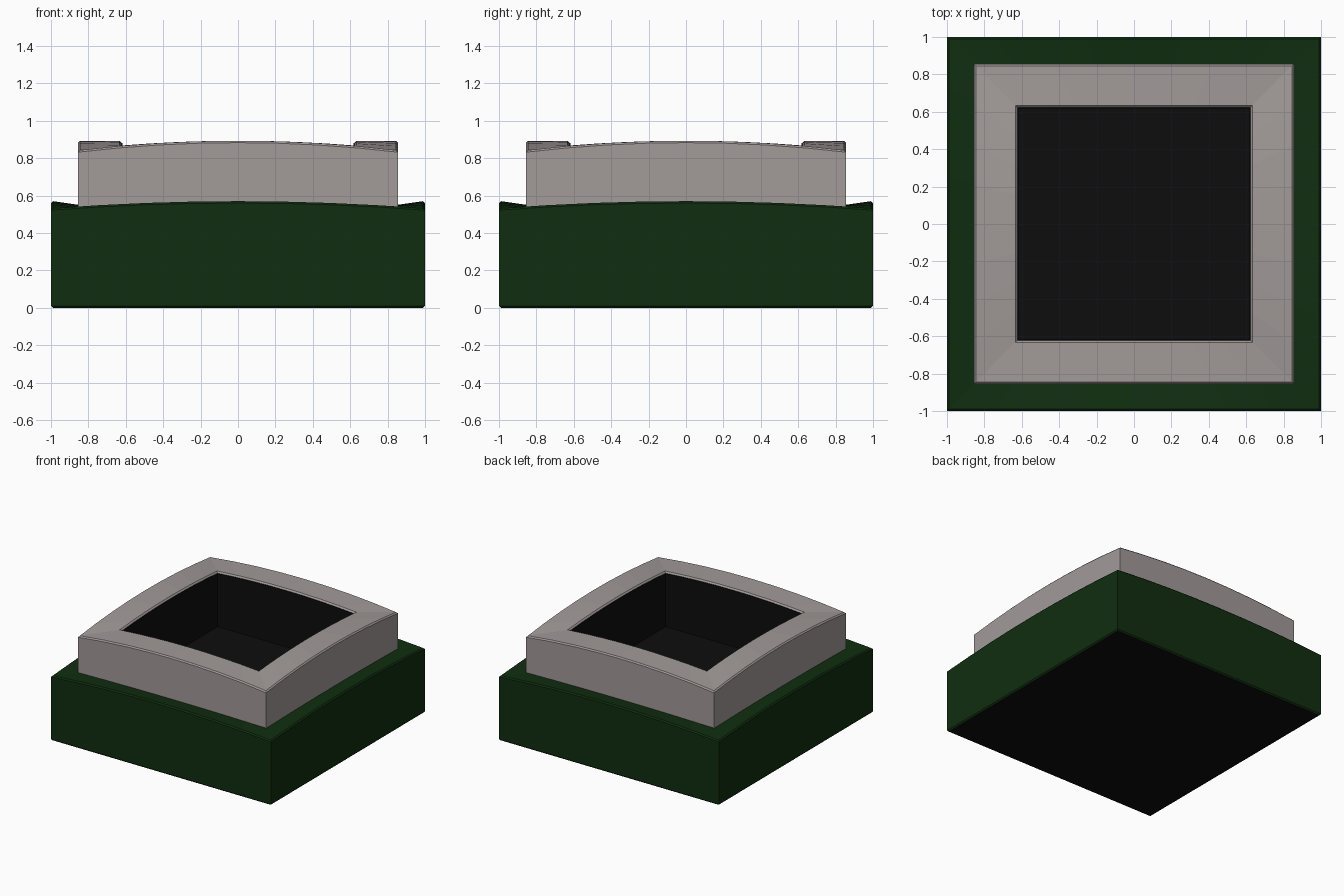
import bpy, bmesh

if "Cube" in bpy.data.objects:
    bpy.data.objects.remove(bpy.data.objects["Cube"])

SEG = 8  # segments along each side of the square


def material(name, rgb):
    m = bpy.data.materials.new(name)
    m.diffuse_color = (*rgb, 1)
    m.use_nodes = True
    m.node_tree.nodes["Principled BSDF"].inputs["Base Color"].default_value = m.diffuse_color
    return m


green = material("dark green", (0.005, 0.027, 0.005))
grey = material("warm grey", (0.36, 0.325, 0.32))
black = material("black", (0.004, 0.004, 0.004))


def square_loop(bm, r, z_mid, z_corner):
    """Square loop of half-size r whose sides arch from corner to middle."""
    verts = []
    for c, s in ((1, 0), (0, 1), (-1, 0), (0, -1)):
        for i in range(SEG):
            t = -1 + 2 * i / SEG
            x, y = t * r, -r
            z = z_mid - (z_mid - z_corner) * t * t
            verts.append(bm.verts.new((x * c - y * s, x * s + y * c, z)))
    return verts


def arched_part(name, loops, mats, cap_first=False, cap_last=False, closed=False):
    bm = bmesh.new()
    rings = [square_loop(bm, *l) for l in loops]
    n = len(rings[0])
    pairs = list(zip(rings, rings[1:]))
    if closed:
        pairs.append((rings[-1], rings[0]))
    for a, b in pairs:
        for i in range(n):
            j = (i + 1) % n
            bm.faces.new((a[i], a[j], b[j], b[i]))
    if cap_first:
        f = bm.faces.new(rings[0][::-1])
        f.material_index = len(mats) - 1
    if cap_last:
        bm.faces.new(rings[-1])
    if closed or cap_first:
        bmesh.ops.recalc_face_normals(bm, faces=bm.faces)
    me = bpy.data.meshes.new(name)
    bm.to_mesh(me)
    bm.free()
    for m in mats:
        me.materials.append(m)
    ob = bpy.data.objects.new(name, me)
    bpy.context.collection.objects.link(ob)
    return ob


# Green base with arched top edges, a shallow inward slope and a black underside
arched_part("base", [
    (0.99, 0, 0), (1.0, 0.01, 0.01), (1.0, 0.56, 0.522), (0.99, 0.57, 0.532),
    (0.85, 0.55, 0.542), (0.64, 0.54, 0.54), (0.64, 0.40, 0.40),
], [green, black], cap_first=True, cap_last=True)

# Grey raised frame with arched sides and small chamfers
arched_part("frame", [
    (0.855, 0.50, 0.50), (0.855, 0.883, 0.832), (0.845, 0.893, 0.843),
    (0.633, 0.893, 0.867), (0.622, 0.880, 0.855), (0.622, 0.50, 0.50),
], [grey], closed=True)

# Black tray lining the opening
arched_part("tray", [
    (0.622, 0.881, 0.856), (0.617, 0.881, 0.856), (0.617, 0.42, 0.42),
], [black], cap_last=True)
